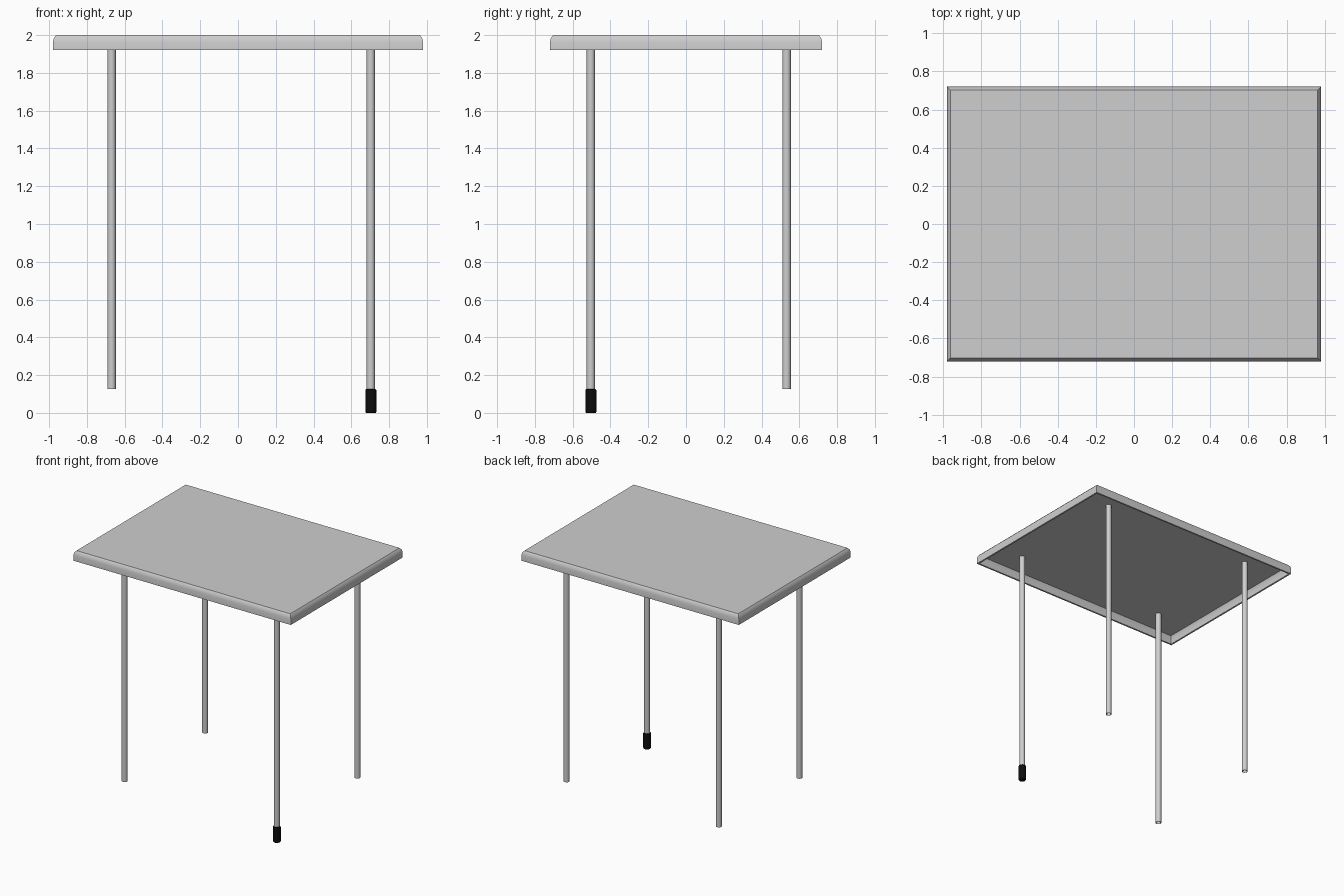
import bpy, bmesh, math

cube = bpy.data.objects.get("Cube")
if cube:
    bpy.data.objects.remove(cube, do_unlink=True)


def material(name, rgb):
    m = bpy.data.materials.new(name)
    m.use_nodes = True
    m.diffuse_color = (*rgb, 1)
    m.node_tree.nodes["Principled BSDF"].inputs["Base Color"].default_value = (*rgb, 1)
    return m


GREY = material("light grey", (0.62, 0.62, 0.62))
BLACK = material("black rubber", (0.004, 0.004, 0.004))


def finish(name, bm, mat, angle=30):
    bmesh.ops.recalc_face_normals(bm, faces=bm.faces[:])
    me = bpy.data.meshes.new(name)
    bm.to_mesh(me)
    bm.free()
    me.materials.append(mat)
    ob = bpy.data.objects.new(name, me)
    bpy.context.collection.objects.link(ob)
    bpy.ops.object.select_all(action='DESELECT')
    ob.select_set(True)
    bpy.context.view_layer.objects.active = ob
    bpy.ops.object.shade_smooth_by_angle(angle=math.radians(angle))
    return ob


def loft(name, rings, mat, cap_start=True, cap_end=True):
    """Skin a list of vertex rings, closing the ends on request."""
    bm = bmesh.new()
    loops = [[bm.verts.new(p) for p in ring] for ring in rings]
    n = len(loops[0])
    for a, b in zip(loops, loops[1:]):
        for i in range(n):
            j = (i + 1) % n
            bm.faces.new((a[i], a[j], b[j], b[i]))
    if cap_start:
        bm.faces.new(loops[0])
    if cap_end:
        bm.faces.new(loops[-1])
    return finish(name, bm, mat)


def rectangle(inset, z, hx=0.98, hy=0.72):
    x, y = hx - inset, hy - inset
    return [(-x, -y, z), (x, -y, z), (x, y, z), (-x, y, z)]


def circle(x, y, r, z, n=24):
    return [(x + r * math.cos(math.tau * i / n), y + r * math.sin(math.tau * i / n), z)
            for i in range(n)]


# Hollow tray top: (inset, height) from inner panel, round the lip, to the top face
tray = [(0.024, 1.985), (0.014, 1.965), (0.014, 1.92),
        (0.0, 1.92), (0.0, 1.965), (0.005, 1.985), (0.017, 2.0)]
loft("table_top", [rectangle(i, z) for i, z in tray], GREY)

# Four tubular legs, open at the bottom
R = 0.022
XS = {"right": -0.669, "left": 0.703}
YS = {"front": -0.504, "back": 0.533}
for yn, y in YS.items():
    for xn, x in XS.items():
        tube = [(R - 0.004, 1.9), (R - 0.004, 0.127), (R, 0.127), (R, 1.988)]
        loft(f"{yn}_{xn}_leg", [circle(x, y, r, z) for r, z in tube], GREY)

# Rubber foot on the front left leg
foot = [(0.026, 0.0), (0.029, 0.005), (0.029, 0.12), (0.026, 0.125), (R - 0.004, 0.128)]
loft("front_left_foot",
     [circle(XS["left"], YS["front"], r, z) for r, z in foot], BLACK)
